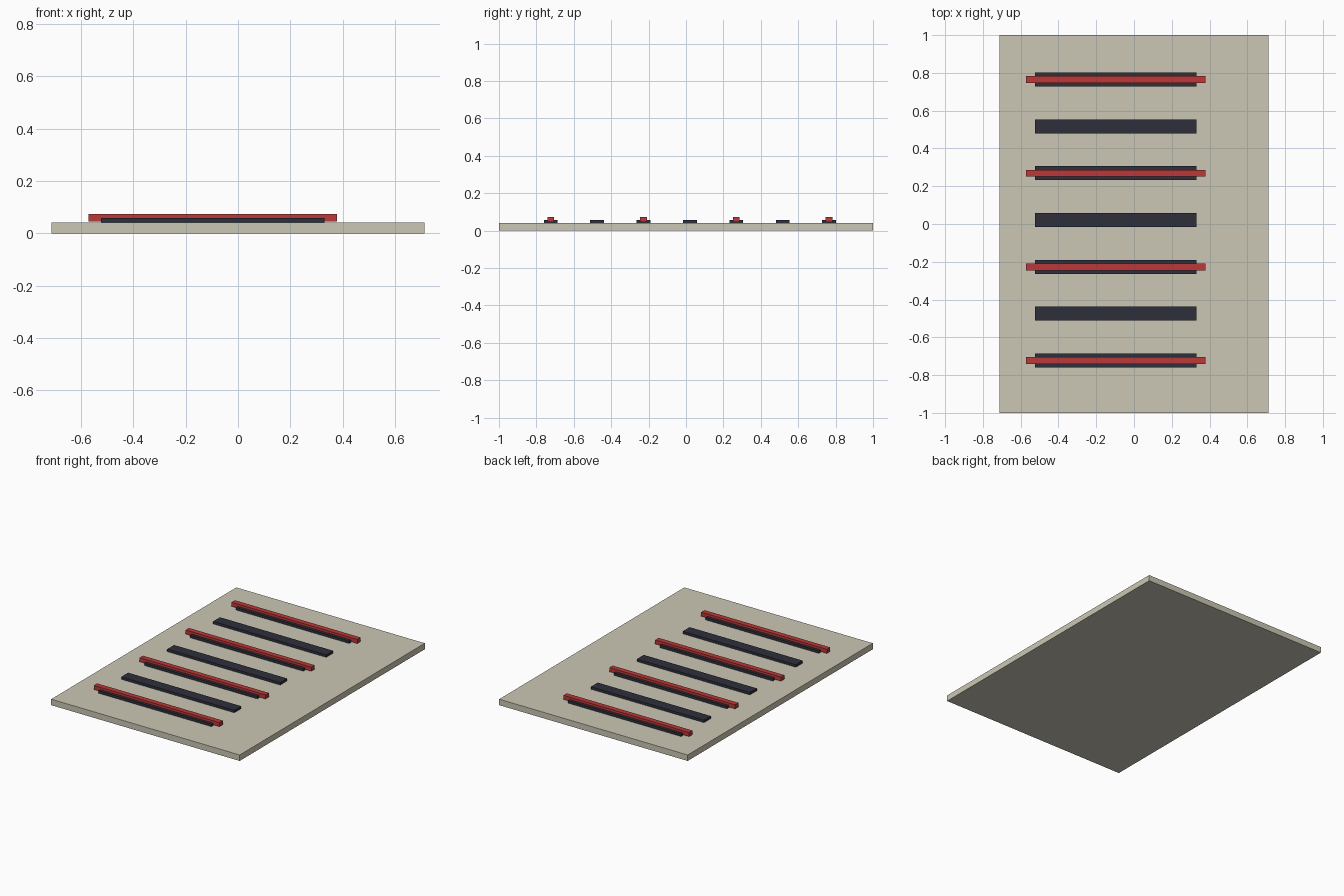
import bpy

if "Cube" in bpy.data.objects:
    bpy.data.objects.remove(bpy.data.objects["Cube"])


def material(name, color):
    m = bpy.data.materials.new(name)
    m.diffuse_color = (*color, 1)
    m.use_nodes = True
    m.node_tree.nodes["Principled BSDF"].inputs["Base Color"].default_value = m.diffuse_color
    return m


def box(name, x, y, z, mat):
    """Box from (min, max) ranges on each axis."""
    center = [(a + b) / 2 for a, b in (x, y, z)]
    bpy.ops.mesh.primitive_cube_add(size=1, location=center)
    ob = bpy.context.object
    ob.name = name
    ob.scale = [b - a for a, b in (x, y, z)]
    bpy.ops.object.transform_apply(location=False, rotation=False, scale=True)
    ob.data.materials.append(mat)
    return ob


beige = material("beige", (0.60, 0.57, 0.46))
dark = material("dark", (0.028, 0.028, 0.045))
red = material("red", (0.50, 0.04, 0.04))

# Base plate
box("base_plate", (-0.713, 0.713), (-1, 1), (0, 0.041), beige)

# Seven dark slats, every other one topped by a longer red rail
for i in range(7):
    y = -0.723 + 0.248 * i
    box(f"slat_{i + 1}", (-0.524, 0.331), (y - 0.037, y + 0.037), (0.041, 0.058), dark)
    if i % 2 == 0:
        box(f"rail_{i // 2 + 1}", (-0.572, 0.379), (y - 0.018, y + 0.018), (0.046, 0.074), red)
